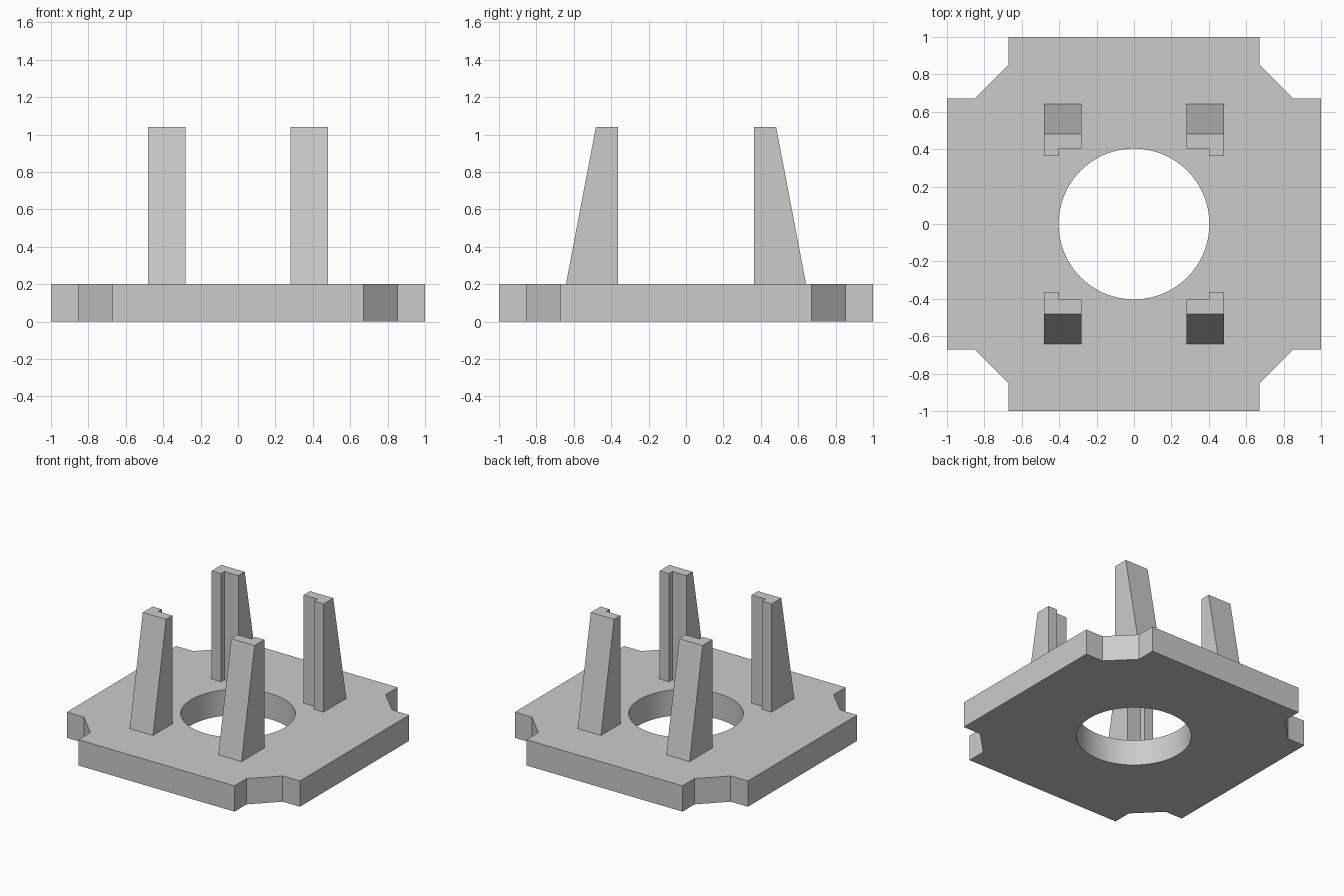
import bpy
import bmesh
import math

if "Cube" in bpy.data.objects:
    bpy.data.objects.remove(bpy.data.objects["Cube"], do_unlink=True)

PLATE_TOP = 0.2
POST_TOP = 1.04

# Single flat colour
grey = bpy.data.materials.new("light_grey")
grey.use_nodes = True
colour = (0.6, 0.6, 0.6, 1)
grey.diffuse_color = colour
grey.node_tree.nodes["Principled BSDF"].inputs["Base Color"].default_value = colour


def loft(name, bottom, top, z0, z1):
    """Solid between two matching outlines at two heights."""
    bm = bmesh.new()
    low = [bm.verts.new((x, y, z0)) for x, y in bottom]
    high = [bm.verts.new((x, y, z1)) for x, y in top]
    bm.faces.new(low)
    bm.faces.new(high)
    n = len(low)
    for i in range(n):
        j = (i + 1) % n
        bm.faces.new((low[i], low[j], high[j], high[i]))
    bmesh.ops.recalc_face_normals(bm, faces=bm.faces)
    mesh = bpy.data.meshes.new(name)
    bm.to_mesh(mesh)
    bm.free()
    mesh.materials.append(grey)
    obj = bpy.data.objects.new(name, mesh)
    bpy.context.collection.objects.link(obj)
    return obj


# Base plate: one notched corner, turned four times
corner = [(1, 0.67), (0.853, 0.67), (0.67, 0.853), (0.67, 1)]
outline = []
for quarter in range(4):
    outline += corner
    corner = [(-y, x) for x, y in corner]
plate = loft("base_plate", outline, outline, 0, PLATE_TOP)

# Round centre hole
circle = [(0.403 * math.cos(math.tau * i / 96), 0.403 * math.sin(math.tau * i / 96))
          for i in range(96)]
cutter = loft("hole_cutter", circle, circle, -0.1, PLATE_TOP + 0.1)
cutter.hide_render = True
cut = plate.modifiers.new("centre_hole", "BOOLEAN")
cut.operation = "DIFFERENCE"
cut.solver = "EXACT"
cut.object = cutter
bpy.context.view_layer.objects.active = plate
plate.select_set(True)
bpy.ops.object.modifier_apply(modifier=cut.name)
bpy.data.objects.remove(cutter, do_unlink=True)
bpy.ops.object.shade_smooth_by_angle(angle=math.radians(30))


# Upright posts: stepped inner side, sloping outer side
def post_section(outer, sx, sy):
    points = [(0.28, 0.405), (0.4, 0.405), (0.4, 0.363),
              (0.48, 0.363), (0.48, outer), (0.28, outer)]
    return [(sx * x, sy * y) for x, y in points]


for side, sx in (("left", 1), ("right", -1)):
    for end, sy in (("front", -1), ("back", 1)):
        loft(f"{end}_{side}_post", post_section(0.642, sx, sy),
             post_section(0.482, sx, sy), PLATE_TOP, POST_TOP)
